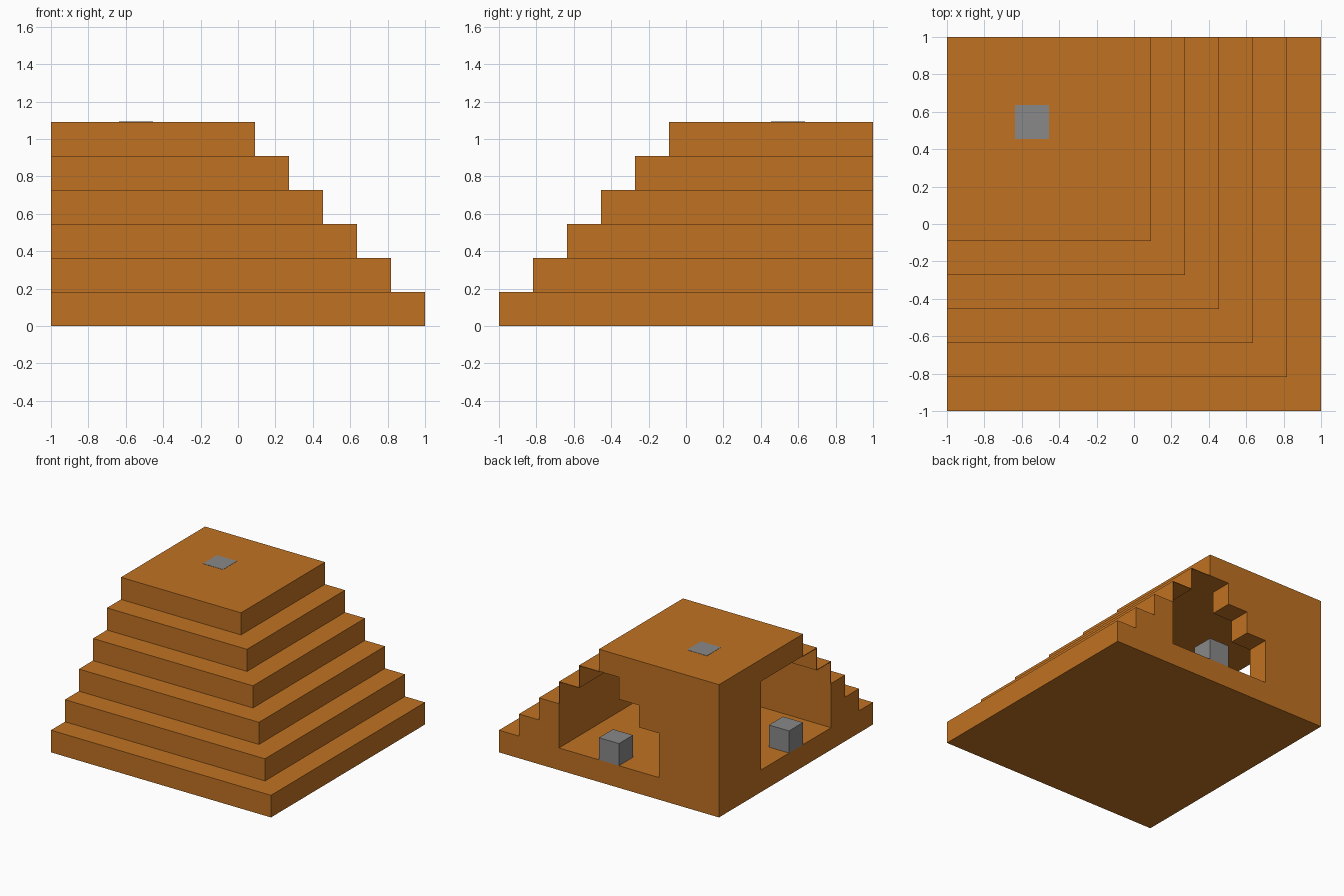
import bpy
import bmesh
from mathutils import Matrix, Vector

cube = bpy.data.objects.get("Cube")
if cube:
    bpy.data.objects.remove(cube, do_unlink=True)

U = 2 / 11      # one block
T = 0.03        # thin skin, in blocks


def material(name, colour):
    mat = bpy.data.materials.new(name)
    mat.use_nodes = True
    mat.diffuse_color = colour
    mat.node_tree.nodes["Principled BSDF"].inputs["Base Color"].default_value = colour
    return mat


orange = material("orange_brown", (0.53, 0.168, 0.016, 1))
grey = material("grey", (0.25, 0.25, 0.25, 1))


def blocks(name, boxes, mat):
    """Boxes in block units, counted from the tall back corner: (i0, i1, j0, j1, k0, k1)."""
    bm = bmesh.new()
    for i0, i1, j0, j1, k0, k1 in boxes:
        centre = Vector((-1 + U * (i0 + i1) / 2, 1 - U * (j0 + j1) / 2, U * (k0 + k1) / 2))
        size = Vector((i1 - i0, j1 - j0, k1 - k0)) * U
        bmesh.ops.create_cube(bm, size=1, matrix=Matrix.LocRotScale(centre, None, size))
    mesh = bpy.data.meshes.new(name)
    bm.to_mesh(mesh)
    bm.free()
    mesh.materials.append(mat)
    obj = bpy.data.objects.new(name, mesh)
    bpy.context.collection.objects.link(obj)


# Solid base and top slabs
blocks("base_step", [(0, 11, 0, 11, 0, 1)], orange)
blocks("top_step", [(0, 6, 0, 6, 5, 6)], orange)


# Hollow steps: outer walls, and the corner pier between the two doorways
def hollow_step(name, k, size, room, door):
    boxes = [(0, size, room, size, k, k + 1),
             (room, size, 0, room, k, k + 1),
             (0, door, 0, 1, k, k + 1),
             (0, 1, 1, 3, k, k + 1)]
    # Thin tread where the room reaches the outer skin
    if room > size - 1:
        boxes += [(0, room, size - 1, room, k + 1 - T, k + 1),
                  (size - 1, room, 0, size - 1, k + 1 - T, k + 1)]
    blocks(name, boxes, orange)


hollow_step("second_step", 1, 10, 8, 3)
hollow_step("third_step", 2, 9, 8, 3)
hollow_step("fourth_step", 3, 8, 8 - T, 4)
hollow_step("fifth_step", 4, 7, 7 - T, 5)

# Grey blocks in the doorways and the flush plate on the roof
blocks("back_door_block", [(5, 6, 0, 1, 1, 2)], grey)
blocks("side_door_block", [(0, 1, 5, 6, 1, 2)], grey)
blocks("roof_plate", [(2, 3, 2, 3, 5.98, 6.01)], grey)
